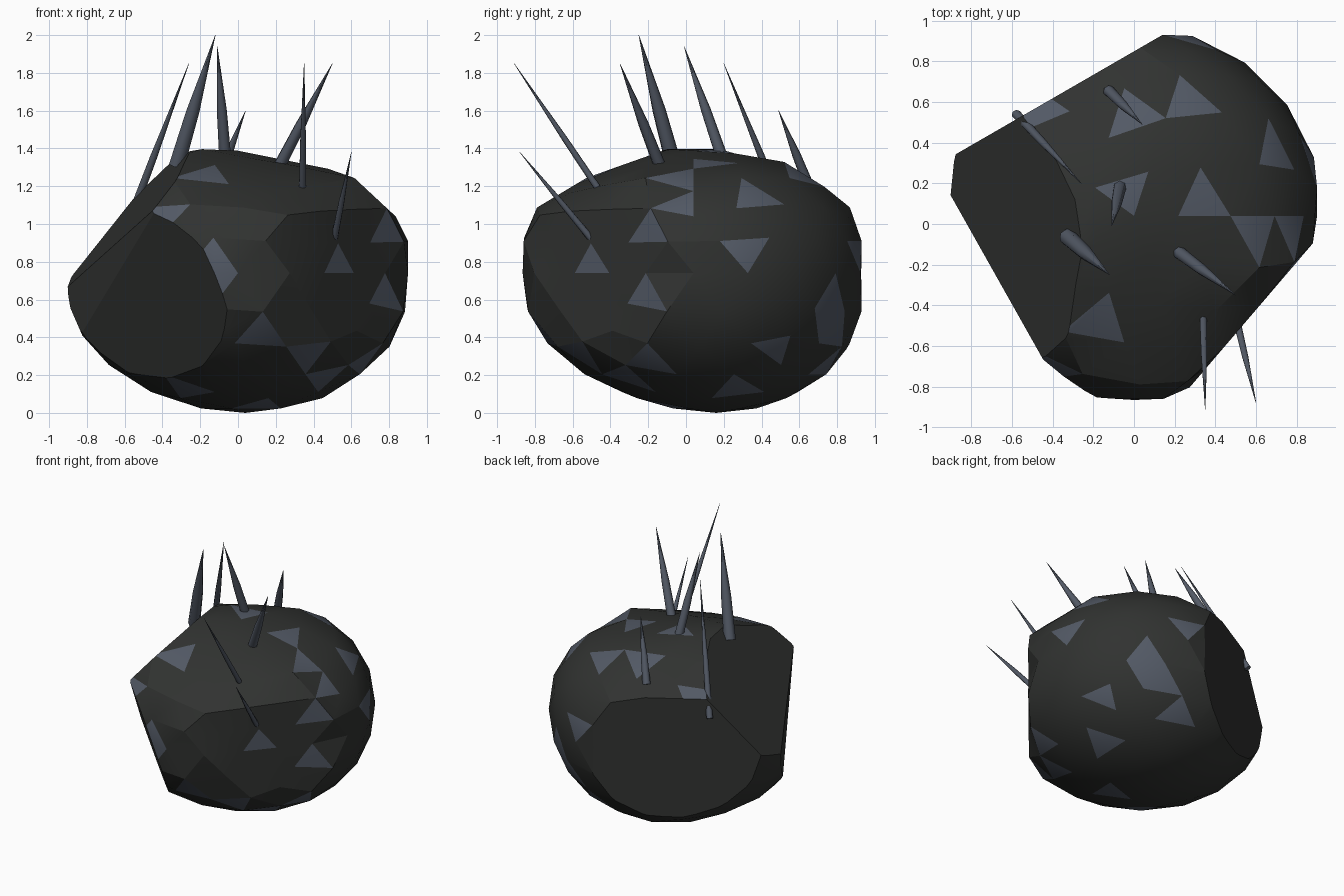
import bpy, bmesh, math
from mathutils import Vector
from mathutils.bvhtree import BVHTree

if "Cube" in bpy.data.objects:
    bpy.data.objects.remove(bpy.data.objects["Cube"])


def material(name, rgb):
    m = bpy.data.materials.new(name)
    m.diffuse_color = (*rgb, 1)
    m.use_nodes = True
    m.node_tree.nodes["Principled BSDF"].inputs["Base Color"].default_value = m.diffuse_color
    return m


dark = material("dark_stone", (0.03, 0.032, 0.03))
slate = material("slate", (0.085, 0.1, 0.13))


def make_object(name, bm, mats, angle):
    me = bpy.data.meshes.new(name)
    bm.to_mesh(me)
    bm.free()
    ob = bpy.data.objects.new(name, me)
    bpy.context.collection.objects.link(ob)
    for m in mats:
        me.materials.append(m)
    bpy.ops.object.select_all(action='DESELECT')
    ob.select_set(True)
    bpy.context.view_layer.objects.active = ob
    bpy.ops.object.shade_smooth_by_angle(angle=math.radians(angle))
    return ob


# Boulder: egg-shaped icosphere, full at the shoulders, pressed against soft planes
centre = Vector((0, 0.04, 0.74))
soft_planes = [
    ((0.76, -0.65, 0), 0.73),       # front right
    ((0.138, -0.37, 1), 1.42),      # crown, front slope
    ((0.2, 0, 1), 1.388),           # crown, right slope
    ((0.68, 0, 0.73), 1.327),       # right shoulder
    ((-0.25, 0.45, 0.86), 1.357),   # back shoulder
    ((1, 0, 0), 0.90), ((-1, 0, 0), 0.92),
    ((0, 1, 0), 0.93), ((0, -1, 0), 0.865),
]
bm = bmesh.new()
bmesh.ops.create_icosphere(bm, subdivisions=3, radius=1)
for v in bm.verts:
    x, y, z = v.co
    p = 2.25 if z > 0 else 2.0
    k = (math.hypot(x, y) ** p + abs(z) ** p) ** (-1 / p)
    d = Vector((x * 0.93, y * 0.93, z * (0.67 if z > 0 else 0.74))) * k
    if z < 0:                       # underside leans back and right
        d += Vector((0.04, 0.12, 0)) * z * z
    s = 1.0
    for n, dist in soft_planes:
        n = Vector(n)
        if n.dot(d) > 1e-6:
            s = min(s, (dist - n.dot(centre)) / n.dot(d))
    v.co = centre + d * s

# Large split faces, cut cleanly
for n, dist in [((-0.76, -0.10, 0.65), 1.105),
                ((-0.50, 0.866, 0), 0.735),
                ((-0.87, -0.49, 0), 0.715),
                ((-0.684, -0.665, -0.298), 0.434)]:
    n = Vector(n)
    cut = bmesh.ops.bisect_plane(bm, geom=bm.verts[:] + bm.edges[:] + bm.faces[:], dist=1e-4,
                                 plane_co=n * (dist / n.length_squared), plane_no=n,
                                 clear_outer=True)
    rim = [e for e in cut["geom_cut"] if isinstance(e, bmesh.types.BMEdge)]
    bmesh.ops.holes_fill(bm, edges=rim, sides=0)
bmesh.ops.recalc_face_normals(bm, faces=bm.faces[:])

# Pale chips: small faces hit when looking at the boulder from each side
bm.faces.ensure_lookup_table()
tree = BVHTree.FromBMesh(bm)
front = [(-.08, .82), (-.06, .7), (-.68, .62), (-.42, 1.06), (-.28, 1.25), (.14, .45),
         (.53, .78), (.76, .95), (.78, .64), (.3, .3), (.45, .22), (.17, .04), (-.35, .17)]
right = [(-.5, .78), (-.2, .94), (0, 1.07), (.35, 1.1), (.28, .85), (.42, .92),
         (-.2, .65), (-.25, .32), (.47, .3), (.7, .52), (.8, .4), (.2, .1)]
top = [(-.1, .48), (.22, .66), (0, .05), (.36, .2), (.5, 0), (.7, .38),
       (-.57, -.15), (-.3, -.52), (-.45, .55)]
back = [(-.3, .25), (.3, .8), (.45, .55), (.2, .3)]
rays = [((x, -3, z), (0, 1, 0)) for x, z in front]
rays += [((3, y, z), (-1, 0, 0)) for y, z in right]
rays += [((x, y, 3), (0, 0, -1)) for x, y in top]
rays += [((x, 3, z), (0, -1, 0)) for x, z in back]
for origin, direction in rays:
    hit = tree.ray_cast(Vector(origin), Vector(direction))
    if hit[2] is not None and bm.faces[hit[2]].calc_area() < 0.06:
        bm.faces[hit[2]].material_index = 1
make_object("boulder", bm, [dark, slate], 18)

# Spines: base, tip, base radius
spines = [
    ((-0.32, -0.07, 1.33), (-0.12, -0.25, 2.0), 0.048),
    ((-0.07, 0.18, 1.38), (-0.11, -0.01, 1.94), 0.036),
    ((0.34, -0.46, 1.18), (0.35, -0.91, 1.85), 0.021),
    ((0.22, -0.14, 1.31), (0.50, -0.35, 1.85), 0.037),
    ((-0.57, 0.53, 1.03), (-0.26, 0.20, 1.85), 0.026),
    ((-0.12, 0.65, 1.20), (0.04, 0.49, 1.60), 0.032),
    ((0.51, -0.50, 0.92), (0.60, -0.88, 1.38), 0.021),
]
for i, (base, tip, r) in enumerate(spines):
    base, tip = Vector(base), Vector(tip)
    axis = (tip - base).normalized()
    # ring positions and radii: sides stay thick, then taper to a point
    rings = [(-0.03, r * 0.9), (0.4, r * 0.75), (1.0, 0.001)]
    rot = axis.to_track_quat('Z', 'Y')
    bm = bmesh.new()
    loops = []
    for t, rad in rings:
        c = base.lerp(tip, t)
        loops.append([bm.verts.new(c + rot @ Vector((rad * math.cos(a), rad * math.sin(a), 0)))
                      for a in (j * math.tau / 7 for j in range(7))])
    for lo, hi in zip(loops, loops[1:]):
        for j in range(7):
            k = (j + 1) % 7
            bm.faces.new((lo[j], lo[k], hi[k], hi[j]))
    bm.faces.new(loops[0][::-1])
    bm.faces.new(loops[-1])
    make_object(f"spine_{i + 1}", bm, [slate], 60)
